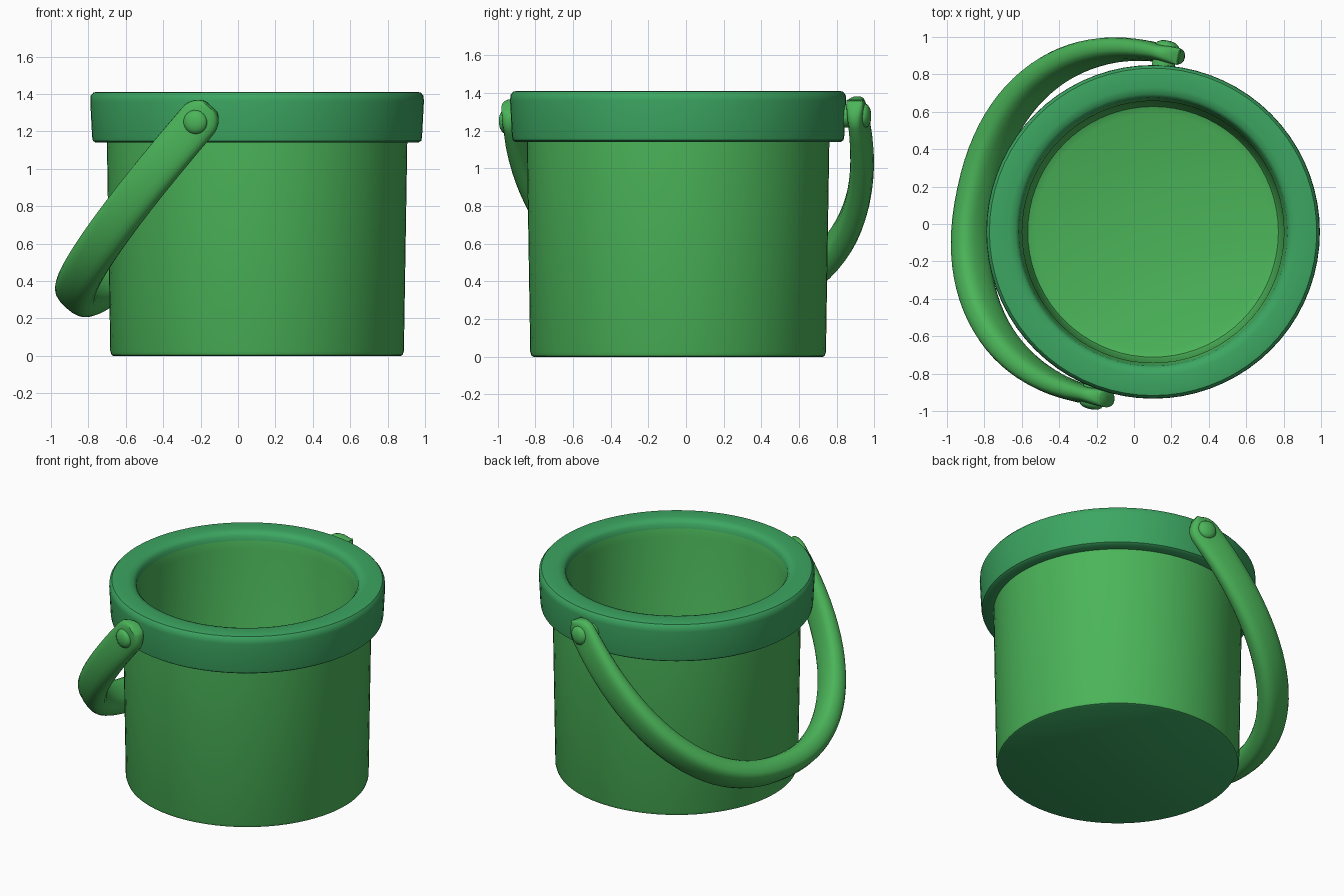
import bpy, bmesh, math
from mathutils import Vector

if "Cube" in bpy.data.objects:
    bpy.data.objects.remove(bpy.data.objects["Cube"])

CX, CY = 0.102, -0.042   # bucket axis


def material(name, rgb):
    m = bpy.data.materials.new(name)
    m.diffuse_color = (*rgb, 1)
    m.use_nodes = True
    m.node_tree.nodes["Principled BSDF"].inputs["Base Color"].default_value = m.diffuse_color
    return m


GREEN = material("green", (0.07, 0.46, 0.10))
TEAL = material("teal_green", (0.045, 0.38, 0.12))


def finish(name, bm, mat, angle=40):
    bmesh.ops.recalc_face_normals(bm, faces=bm.faces)
    me = bpy.data.meshes.new(name)
    bm.to_mesh(me)
    bm.free()
    ob = bpy.data.objects.new(name, me)
    bpy.context.collection.objects.link(ob)
    me.materials.append(mat)
    bpy.ops.object.select_all(action='DESELECT')
    ob.select_set(True)
    bpy.context.view_layer.objects.active = ob
    bpy.ops.object.shade_smooth_by_angle(angle=math.radians(angle))
    return ob


def lathe(name, profile, mat, seg=72):
    bm = bmesh.new()
    vs = [bm.verts.new((CX + r, CY, z)) for r, z in profile]
    edges = [bm.edges.new(p) for p in zip(vs, vs[1:])]
    bmesh.ops.spin(bm, geom=vs + edges, cent=(CX, CY, 0), axis=(0, 0, 1),
                   angle=math.tau, steps=seg, use_duplicate=False)
    bmesh.ops.remove_doubles(bm, verts=bm.verts, dist=1e-4)
    return finish(name, bm, mat)


# Base disc, bucket wall with inner floor, and thick rim share their seams
lathe("base", [(0, 0), (0.768, 0), (0.778, 0.005)], TEAL)
lathe("bucket_wall", [(0.778, 0.005), (0.785, 0.025), (0.803, 1.14)], GREEN)
lathe("bucket_inside", [(0.712, 1.355), (0.70, 1.30), (0.685, 0.12), (0.67, 0.085),
                        (0.63, 0.07), (0, 0.07)], GREEN)
lathe("rim", [(0.803, 1.14), (0.862, 1.14), (0.878, 1.15), (0.882, 1.17), (0.892, 1.36),
              (0.89, 1.39), (0.875, 1.408), (0.85, 1.412), (0.77, 1.412), (0.735, 1.405),
              (0.718, 1.385), (0.712, 1.355)], TEAL)

# Handle: flattened strap swept along a drooping half loop between two pivots
front = Vector((-0.22, -0.92, 1.25))
back = Vector((0.17, 0.91, 1.28))
mid, half = (front + back) / 2, (back - front) / 2
down = Vector((-0.815, 0.175, -0.955))
normal = half.cross(down).normalized()
lift = -down.normalized()

LOOP, EXT = 48, 0.11
path = []
for i in range(LOOP + 1):
    t = math.pi * i / LOOP
    c, s = math.cos(t), math.sin(t)
    u = math.copysign(abs(c) ** 0.9, c)
    path.append(mid - half * u + down * abs(s) ** 0.9)
caps = [EXT * math.sin(math.radians(a)) for a in (15, 30, 45, 60, 75, 87)]
path = ([front + lift * e for e in reversed(caps)] + path + [back + lift * e for e in caps])

bm = bmesh.new()
rings = []
for i, p in enumerate(path):
    tangent = (path[min(i + 1, len(path) - 1)] - path[max(i - 1, 0)]).normalized()
    out = normal.cross(tangent).normalized()
    k = min(max((i - len(caps)) / LOOP, 0), 1)
    thick = 0.045 + 0.035 * math.sin(math.pi * k) ** 0.6
    e = max((p - mid).dot(lift), 0)
    width = 0.112 * math.sqrt(max(1 - (e / EXT) ** 2, 0.002))
    ring = []
    for j in range(20):
        a = math.tau * j / 20
        x, y = (math.copysign(abs(f) ** 0.75, f) for f in (math.cos(a), math.sin(a)))
        ring.append(bm.verts.new(p + normal * x * width + out * y * thick))
    rings.append(ring)
for r0, r1 in zip(rings, rings[1:]):
    for j in range(20):
        bm.faces.new((r0[j], r0[j - 1], r1[j - 1], r1[j]))
bm.faces.new(rings[0])
bm.faces.new(rings[-1])
finish("handle", bm, GREEN, 60)

# Pivot pins: shaft into the rim with a domed head outside the strap
for name, p, side in (("front_pin", front, -1), ("back_pin", back, 1)):
    axis = half.normalized() * side
    e1 = axis.orthogonal().normalized()
    e2 = axis.cross(e1)
    bm = bmesh.new()
    prev = None
    for r, h in ((0.06, -0.12), (0.065, 0.042), (0.058, 0.055), (0.04, 0.066), (0.015, 0.071)):
        ring = [bm.verts.new(p + axis * h + r * (e1 * math.cos(a) + e2 * math.sin(a)))
                for a in (math.tau * j / 20 for j in range(20))]
        if prev:
            for j in range(20):
                bm.faces.new((prev[j], prev[j - 1], ring[j - 1], ring[j]))
        else:
            bm.faces.new(ring)
        prev = ring
    bm.faces.new(prev)
    finish(name, bm, GREEN)
